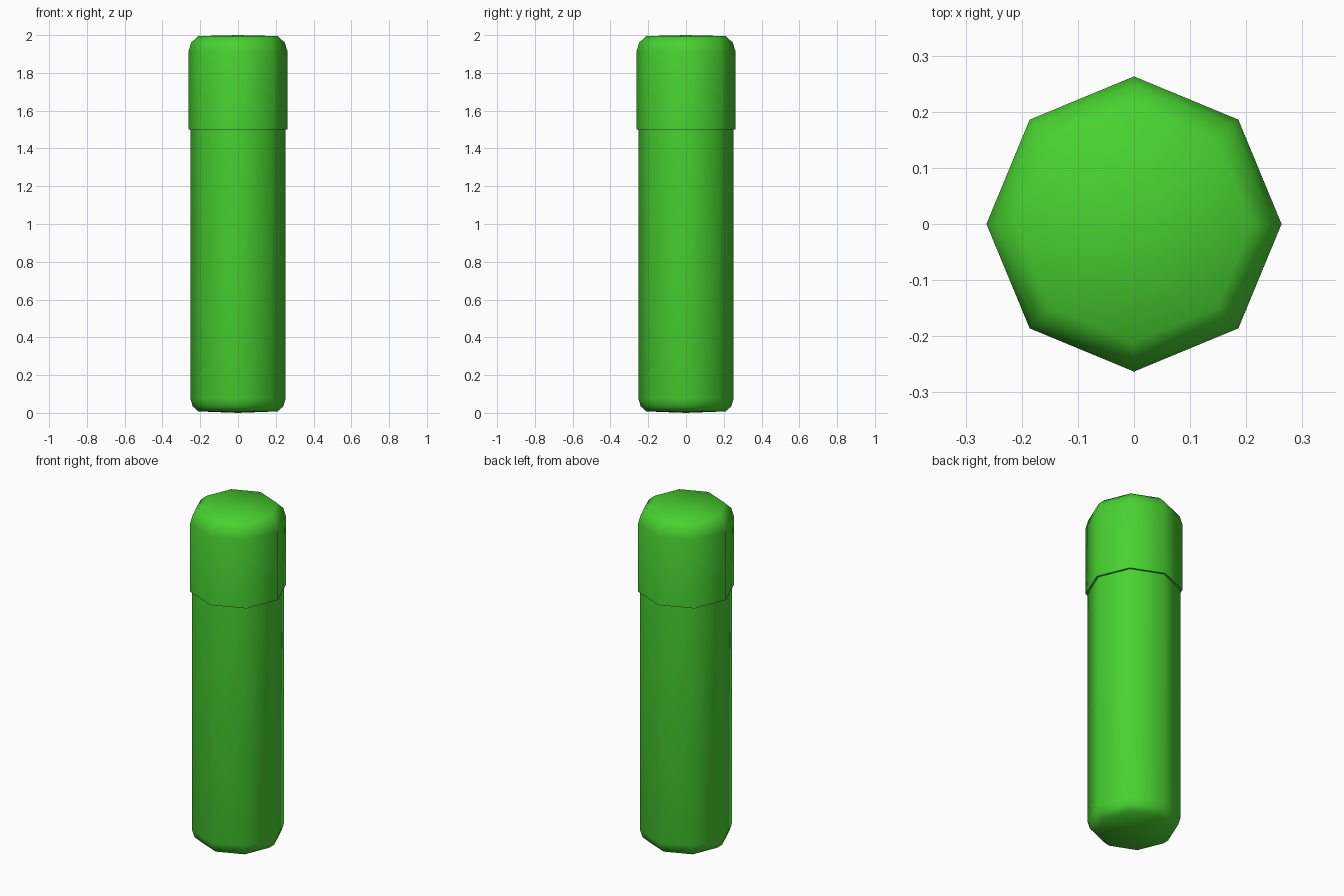
import bpy, bmesh, math

if "Cube" in bpy.data.objects:
    bpy.data.objects.remove(bpy.data.objects["Cube"])

SIDES = 8
green = bpy.data.materials.new("bright green")
green.diffuse_color = (0.065, 0.64, 0.03, 1)
green.use_nodes = True
green.node_tree.nodes["Principled BSDF"].inputs["Base Color"].default_value = green.diffuse_color


def lathe(name, profile, angle):
    """Octagonal turned part; profile is (radius, z) from bottom to top."""
    bm = bmesh.new()
    rings = []
    for r, z in profile:
        if r == 0:
            rings.append([bm.verts.new((0, 0, z))] * SIDES)
        else:
            rings.append([bm.verts.new((r * math.cos(math.tau * i / SIDES),
                                        r * math.sin(math.tau * i / SIDES), z))
                          for i in range(SIDES)])
    for a, b in zip(rings, rings[1:]):
        for i in range(SIDES):
            j = (i + 1) % SIDES
            bm.faces.new(list(dict.fromkeys((a[i], a[j], b[j], b[i]))))
    bmesh.ops.recalc_face_normals(bm, faces=bm.faces[:])
    mesh = bpy.data.meshes.new(name)
    bm.to_mesh(mesh)
    bm.free()
    mesh.materials.append(green)
    ob = bpy.data.objects.new(name, mesh)
    bpy.context.collection.objects.link(ob)
    bpy.ops.object.select_all(action='DESELECT')
    ob.select_set(True)
    bpy.context.view_layer.objects.active = ob
    bpy.ops.object.shade_smooth_by_angle(angle=math.radians(angle))
    return ob


# Barrel with rounded, very slightly domed base
lathe("barrel", [(0, 0), (0.21, 0.008), (0.24, 0.035), (0.252, 0.075),
                 (0.252, 1.55), (0, 1.55)], 65)

# Slightly wider cap with rounded top edge and a flat lower rim
lathe("cap", [(0, 1.5), (0.263, 1.5), (0.263, 1.91), (0.248, 1.96),
              (0.21, 1.995), (0, 2.0)], 65)
